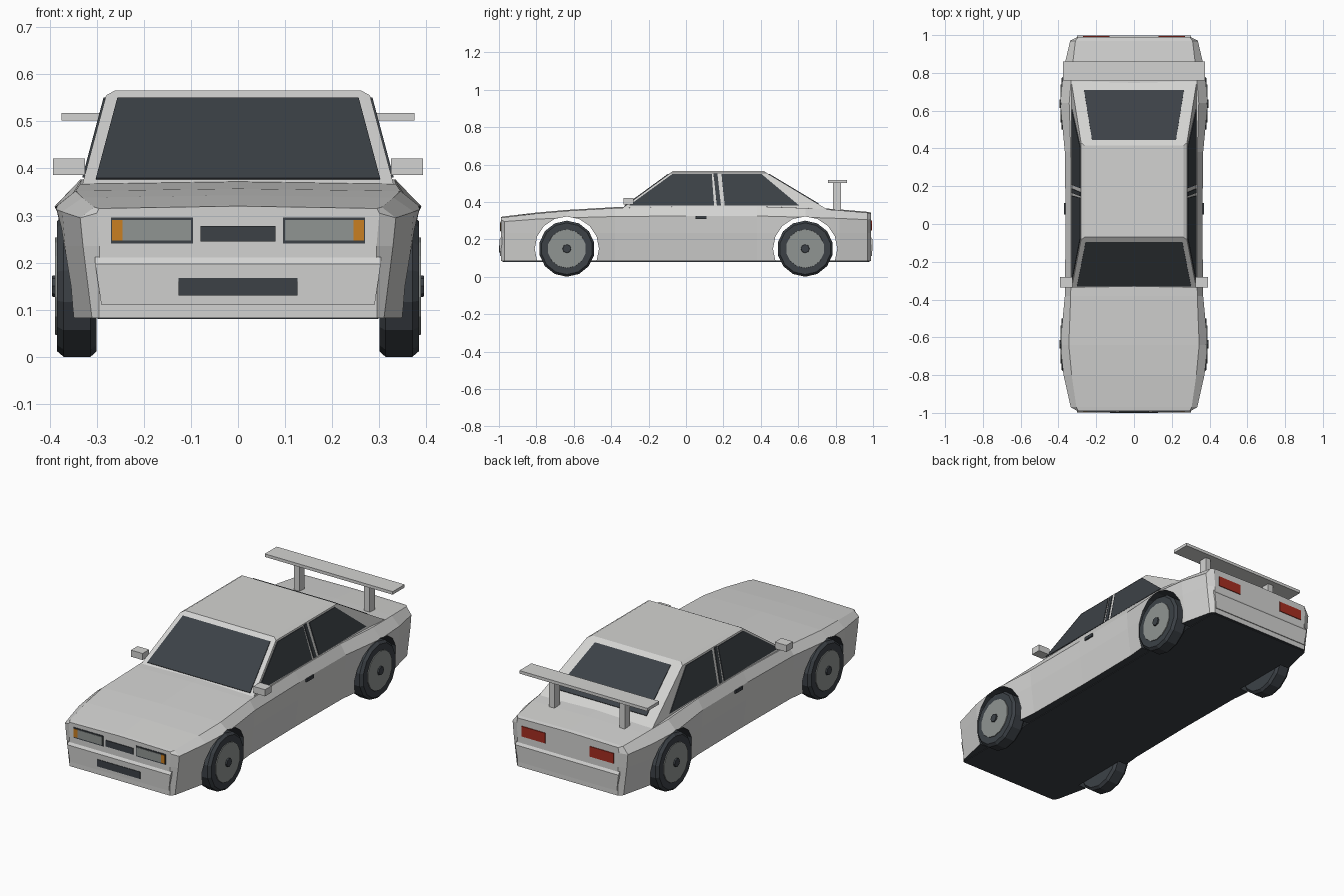
import bpy, bmesh, math
from mathutils import Vector

cube = bpy.data.objects.get("Cube")
if cube:
    bpy.data.objects.remove(cube, do_unlink=True)


def material(name, rgb):
    m = bpy.data.materials.new(name)
    m.use_nodes = True
    m.diffuse_color = (*rgb, 1)
    m.node_tree.nodes["Principled BSDF"].inputs["Base Color"].default_value = (*rgb, 1)
    return m


PAINT = material("light grey paint", (0.65, 0.65, 0.64))
DARK = material("charcoal", (0.045, 0.053, 0.062))
GREY = material("lens grey", (0.28, 0.30, 0.29))
AMBER = material("amber", (0.58, 0.21, 0.015))
RED = material("tail light red", (0.38, 0.027, 0.015))


def finish(name, bm, *mats):
    bmesh.ops.recalc_face_normals(bm, faces=bm.faces)
    me = bpy.data.meshes.new(name)
    bm.to_mesh(me)
    bm.free()
    for m in mats:
        me.materials.append(m)
    ob = bpy.data.objects.new(name, me)
    bpy.context.collection.objects.link(ob)
    return ob


def hull(name, pts, mat):
    """Convex solid round a few points."""
    bm = bmesh.new()
    for p in pts:
        bm.verts.new(p)
    bmesh.ops.convex_hull(bm, input=bm.verts)
    bmesh.ops.dissolve_limit(bm, angle_limit=0.01, verts=bm.verts, edges=bm.edges)
    return finish(name, bm, mat)


def box(name, xs, ys, zs, mat):
    return hull(name, [(x, y, z) for x in xs for y in ys for z in zs], mat)


def plate(name, pts, mat, t=0.004):
    """Thin pane lying on a surface."""
    pts = [Vector(p) for p in pts]
    n = (pts[1] - pts[0]).cross(pts[2] - pts[0]).normalized() * t
    return hull(name, [p + n for p in pts] + [p - n for p in pts], mat)


def rings(name, profile, y, z, mat, sides):
    """Solid turned about an x axis from (x, radius) pairs."""
    step = 2 * math.pi / sides
    return hull(name, [(x, y + r * math.sin(step * i), z + r * math.cos(step * i))
                       for x, r in profile for i in range(sides)], mat)


# Body shell: y, top edge x, top edge z, shoulder x, shoulder z
WHEEL_Y, WHEEL_Z, ARCH_R = 0.637, 0.15, 0.172
FLOOR = 0.083
stations = [
    (-0.99, 0.295, 0.315, 0.30, 0.305), (-0.97, 0.305, 0.318, 0.335, 0.295),
    (-0.80, 0.33, 0.338, 0.373, 0.308), (-0.64, 0.345, 0.352, 0.391, 0.315),
    (-0.38, 0.335, 0.367, 0.366, 0.322), (0.0, 0.333, 0.376, 0.362, 0.325),
    (0.38, 0.335, 0.376, 0.366, 0.325), (0.64, 0.343, 0.367, 0.391, 0.318),
    (0.82, 0.328, 0.355, 0.373, 0.312), (0.97, 0.31, 0.342, 0.338, 0.305),
    (0.99, 0.295, 0.338, 0.30, 0.31),
]
bm = bmesh.new()
loops = []
for y, xt, zt, xs, zs in stations:
    half = [(xt, zt), (xs, zs), (xs - 0.006, 0.235), (max(xs - 0.025, 0.295), FLOOR)]
    outline = [(0, zt + 0.005)] + half + [(-x, z) for x, z in reversed(half)]
    loops.append([bm.verts.new((x, y, z)) for x, z in outline])
for a, b in zip(loops, loops[1:]):
    for i in range(len(a)):
        j = (i + 1) % len(a)
        bm.faces.new((a[i], a[j], b[j], b[i]))
bm.faces.new(loops[0])
bm.faces.new(loops[-1])
body = finish("body", bm, PAINT, DARK)

# Wheel arches cut through the shell
cutters = []
for y in (-WHEEL_Y, WHEEL_Y):
    c = rings("arch_cutter", [(-0.6, ARCH_R), (0.6, ARCH_R)], y, WHEEL_Z, DARK, 16)
    c.hide_render = True
    cutters.append(c)
    mod = body.modifiers.new("arch", 'BOOLEAN')
    mod.operation, mod.solver, mod.object = 'DIFFERENCE', 'EXACT', c
deps = bpy.context.evaluated_depsgraph_get()
cut = bpy.data.meshes.new_from_object(body.evaluated_get(deps))
body.modifiers.clear()
body.data = cut
for c in cutters:
    bpy.data.objects.remove(c, do_unlink=True)

# Underside and arch linings are dark
for f in cut.polygons:
    pts = [cut.vertices[i].co for i in f.vertices]
    lining = all(math.hypot(abs(p.y) - WHEEL_Y, p.z - WHEEL_Z) < ARCH_R + 0.002 for p in pts)
    f.material_index = 1 if lining or f.normal.z < -0.9 else 0
box("floor", (-0.298, 0.298), (-0.98, 0.98), (0.08, 0.087), DARK)

# Cabin
Z0, Z1 = 0.36, 0.555


def at(z, low, high):
    return low + (high - low) * (z - Z0) / (Z1 - Z0)


def side_x(z):
    return at(z, 0.332, 0.28)


def front_y(z):
    return at(z, -0.35, -0.083)


def back_y(z):
    return at(z, 0.755, 0.43)


hull("cabin", [(s * side_x(z), y(z), z) for s in (-1, 1) for z in (Z0, Z1) for y in (front_y, back_y)]
     + [(s * 0.262, y, 0.565) for s in (-1, 1) for y in (-0.07, 0.415)], PAINT)


def screen(name, y_at, low, high, inset):
    plate(name, [(s * (side_x(z) - inset), y_at(z), z)
                 for s, z in ((-1, low), (1, low), (1, high), (-1, high))], DARK)


screen("windscreen", front_y, 0.376, 0.547, 0.026)
screen("rear_window", back_y, 0.389, 0.547, 0.06)

panes = {
    "front_side_window": ((-0.305, 0.38), (0.15, 0.38), (0.138, 0.547), (-0.075, 0.547)),
    "door_pillar_strip": ((0.165, 0.38), (0.187, 0.38), (0.168, 0.55), (0.147, 0.55)),
    "rear_side_window": ((0.207, 0.38), (0.605, 0.38), (0.405, 0.547), (0.19, 0.547)),
}

# Parts repeated on both sides
for s, tag in ((1, "left"), (-1, "right")):
    def span(a, b):
        return (s * a, s * b)

    for name, pts in panes.items():
        plate(f"{tag}_{name}", [(s * side_x(z), y, z) for y, z in pts], DARK)
    box(f"{tag}_mirror", span(0.325, 0.393), (-0.335, -0.28), (0.386, 0.421), PAINT)
    box(f"{tag}_door_handle", span(0.35, 0.37), (0.05, 0.11), (0.308, 0.324), DARK)
    box(f"{tag}_wing_post", span(0.19, 0.222), (0.785, 0.83), (0.34, 0.507), PAINT)

    # Lamps
    box(f"{tag}_headlight_frame", span(0.096, 0.27), (-0.993, -0.98), (0.241, 0.296), DARK)
    box(f"{tag}_headlight_lens", span(0.10, 0.245), (-0.995, -0.985), (0.247, 0.29), GREY)
    box(f"{tag}_indicator", span(0.245, 0.267), (-0.995, -0.985), (0.247, 0.29), AMBER)
    box(f"{tag}_tail_light", span(0.13, 0.27), (0.985, 0.994), (0.248, 0.302), RED)

    # Wheels
    for y, end in ((-WHEEL_Y, "front"), (WHEEL_Y, "rear")):
        name = f"{end}_{tag}"
        rings(name + "_tyre", [(s * 0.30, 0.138), (s * 0.313, 0.15), (s * 0.37, 0.15),
                               (s * 0.384, 0.138)], y, WHEEL_Z, DARK, 14)
        rings(name + "_rim", [(s * 0.37, 0.105), (s * 0.388, 0.103)], y, WHEEL_Z, GREY, 14)
        rings(name + "_hub_cap", [(s * 0.38, 0.025), (s * 0.395, 0.022)], y, WHEEL_Z, DARK, 8)

# Bumpers with a sloping top ledge
for s, end in ((-1, "front"), (1, "rear")):
    profile = ((0.98, 0.212), (0.989, 0.212), (0.9985, 0.197), (0.9945, 0.11), (0.98, 0.11))
    hull(end + "_bumper", [(x * (0.303 if z > 0.15 else 0.29), s * y, z)
                           for x in (-1, 1) for y, z in profile], PAINT)

# Nose openings
box("grille", (-0.08, 0.08), (-0.994, -0.985), (0.245, 0.278), DARK)
box("lower_intake", (-0.126, 0.126), (-1.0, -0.992), (0.13, 0.167), DARK)

# Rear wing
box("wing", (-0.375, 0.375), (0.76, 0.86), (0.502, 0.518), PAINT)
